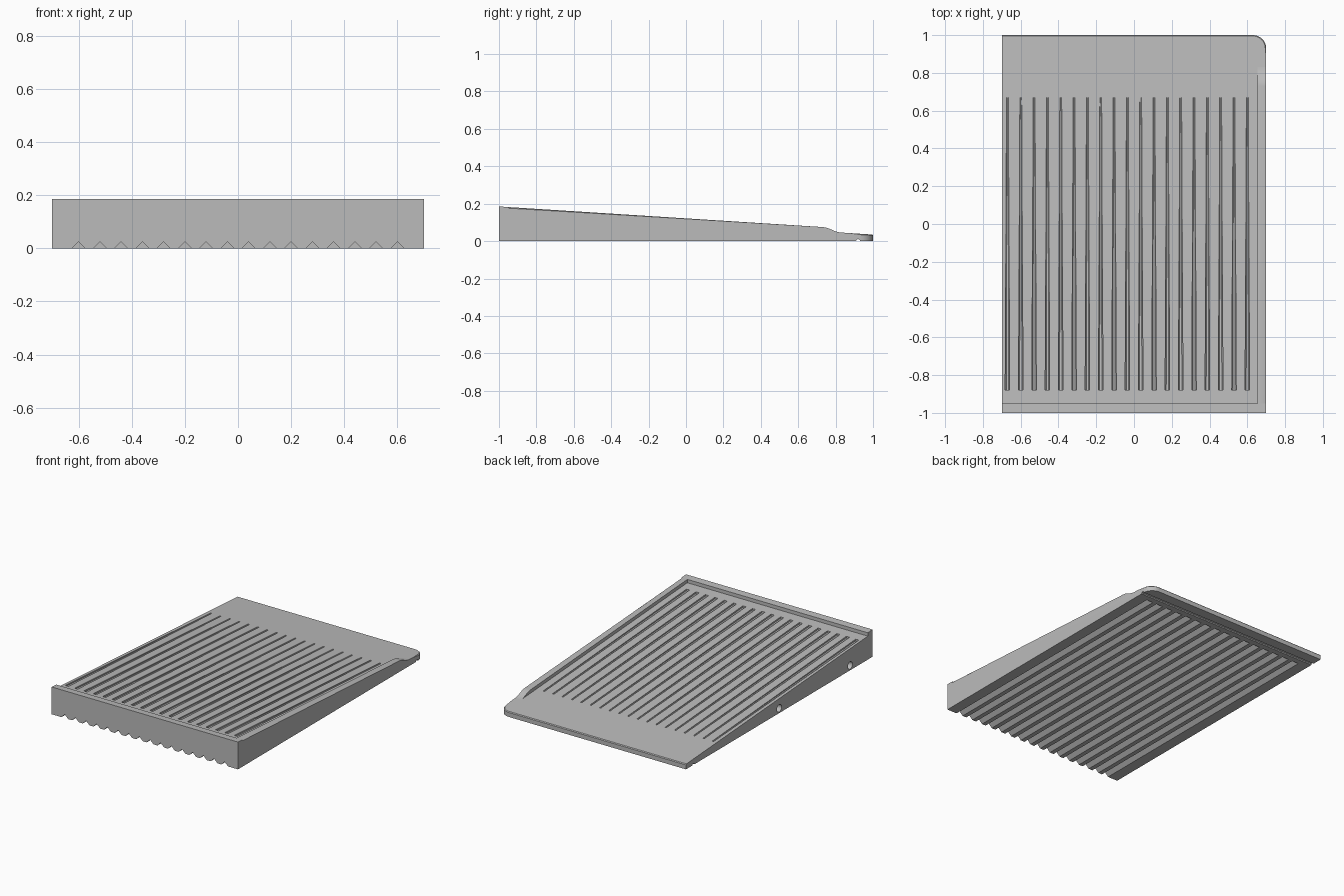
import bpy, bmesh, math
from mathutils import Matrix

if "Cube" in bpy.data.objects:
    bpy.data.objects.remove(bpy.data.objects["Cube"], do_unlink=True)

HALF_W, SLOPE, LOW, RIM = 0.7, 0.0636, 0.035, 0.023

grey = bpy.data.materials.new("light_grey")
grey.use_nodes = True
colour = (0.5, 0.5, 0.5, 1)
grey.diffuse_color = colour
grey.node_tree.nodes["Principled BSDF"].inputs["Base Color"].default_value = colour


def surface(y):
    """Height of the sloping draining surface."""
    return LOW + SLOPE * (1 - y)


def loft(bm, first, second):
    """Closed solid between two matching outlines."""
    a = [bm.verts.new(p) for p in first]
    b = [bm.verts.new(p) for p in second]
    bm.faces.new(a)
    bm.faces.new(b[::-1])
    for i in range(len(a)):
        j = (i + 1) % len(a)
        bm.faces.new((a[j], a[i], b[i], b[j]))


def side_prism(bm, profile, x0, x1):
    loft(bm, [(x0, y, z) for y, z in profile], [(x1, y, z) for y, z in profile])


def chamfer(bm, test, size, segments=1):
    edges = [e for e in bm.edges if test(e)]
    bmesh.ops.bevel(bm, geom=edges, offset=size, segments=segments,
                    profile=0.5, affect='EDGES')


def make(name, bm):
    bmesh.ops.recalc_face_normals(bm, faces=bm.faces[:])
    mesh = bpy.data.meshes.new(name)
    bm.to_mesh(mesh)
    bm.free()
    mesh.materials.append(grey)
    obj = bpy.data.objects.new(name, mesh)
    bpy.context.collection.objects.link(obj)
    return obj


def activate(obj):
    bpy.ops.object.select_all(action='DESELECT')
    obj.select_set(True)
    bpy.context.view_layer.objects.active = obj


def cut(obj, name, bm):
    cutter = make(name, bm)
    cutter.hide_render = True
    mod = obj.modifiers.new(name, 'BOOLEAN')
    mod.operation, mod.solver, mod.object = 'DIFFERENCE', 'EXACT', cutter
    activate(obj)
    bpy.ops.object.modifier_apply(modifier=mod.name)
    bpy.data.objects.remove(cutter, do_unlink=True)


# Wedge board with the raised front lip and one rounded back corner
bm = bmesh.new()
lip = -0.95
side_prism(bm, [(-1, 0), (1, 0), (1, LOW), (lip, surface(lip)),
                (lip, surface(lip) + RIM), (-1, surface(-1) + RIM)], -HALF_W, HALF_W)
chamfer(bm, lambda e: all(v.co.x > 0.69 and v.co.y > 0.99 for v in e.verts), 0.07, 8)
chamfer(bm, lambda e: all(v.co.y > 0.92 and v.co.z > 0.03 for v in e.verts), 0.005)
board = make("draining_board", bm)

# Tapered drain channels in the top
bm = bmesh.new()


def channel_end(x, y, half, depth):
    top, floor = surface(y) + 0.01, surface(y) - depth
    return [(x - half, y, top), (x + half, y, top), (x + half, y, floor + half * 0.5),
            (x + half * 0.5, y, floor), (x - half * 0.5, y, floor),
            (x - half, y, floor + half * 0.5)]


for i in range(19):
    x = -0.67 + i * 1.27 / 18
    loft(bm, channel_end(x, -0.88, 0.012, 0.016), channel_end(x, 0.67, 0.005, 0.005))
cut(board, "channel_cutter", bm)

# V-shaped ribs underneath, open at the front
bm = bmesh.new()
for i in range(16):
    x = -0.6 + i * 0.08
    ends = [[(x - 0.03, y, -0.005), (x, y, 0.025), (x + 0.03, y, -0.005)]
            for y in (-1.1, 0.87)]
    loft(bm, *ends)
cut(board, "underside_cutter", bm)

# Drip groove across the underside near the low end
bm = bmesh.new()
side_prism(bm, [(0.908, -0.005), (0.911, 0.007), (0.92, 0.011),
                (0.929, 0.007), (0.932, -0.005)], -0.8, 0.8)
cut(board, "drip_cutter", bm)

# Two blind peg holes in the plain side
bm = bmesh.new()
for y in (0, -0.76):
    place = Matrix.Translation((-HALF_W, y, 0.033)) @ Matrix.Rotation(math.pi / 2, 4, 'Y')
    bmesh.ops.create_cone(bm, cap_ends=True, segments=24, radius1=0.025,
                          radius2=0.025, depth=0.1, matrix=place)
cut(board, "hole_cutter", bm)

# Raised rim along the other side, easing down into the board
bm = bmesh.new()
top = [(lip, surface(lip) + RIM)]
for i in range(9):
    t = i / 8
    y = 0.73 + 0.1 * t
    ease = (1 + math.cos(math.pi * t)) / 2
    top.append((y, surface(y) + RIM * ease))
side_prism(bm, [(lip, surface(lip))] + top, 0.655, HALF_W)
chamfer(bm, lambda e: all(v.co.x > 0.69 and v.co.z > surface(v.co.y) + 0.008
                          for v in e.verts)
        and abs(e.verts[0].co.y - e.verts[1].co.y) > 0.001, 0.006)
rim = make("side_rim", bm)

for obj in (board, rim):
    activate(obj)
    bpy.ops.object.shade_smooth_by_angle(angle=math.radians(30))
